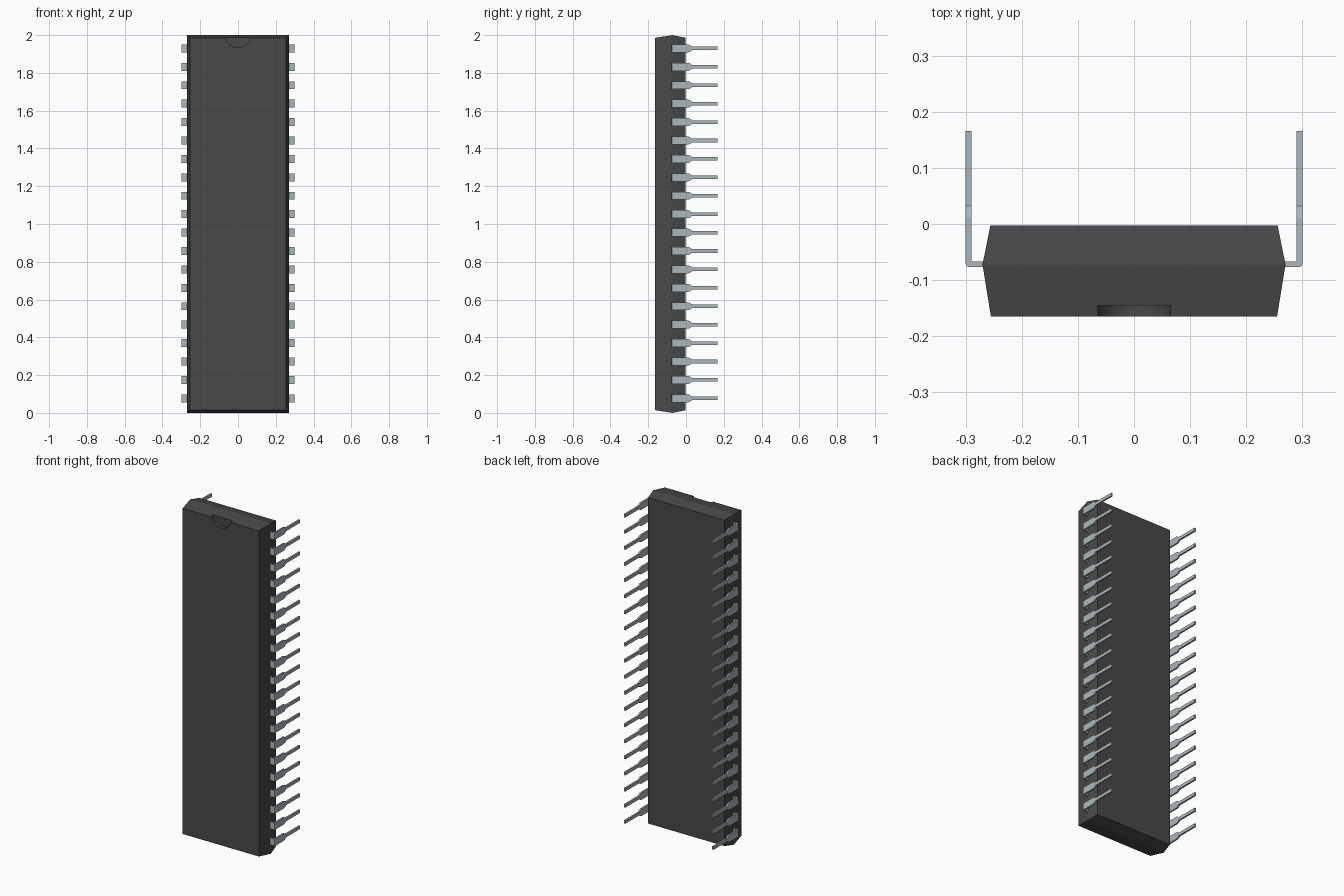
import bpy, bmesh, math

cube = bpy.data.objects.get("Cube")
if cube:
    bpy.data.objects.remove(cube, do_unlink=True)


def material(name, rgb, roughness):
    m = bpy.data.materials.new(name)
    m.use_nodes = True
    m.diffuse_color = (*rgb, 1)
    bsdf = m.node_tree.nodes["Principled BSDF"]
    bsdf.inputs["Base Color"].default_value = (*rgb, 1)
    bsdf.inputs["Roughness"].default_value = roughness
    return m


def loft(name, rings, mat):
    """Closed solid skinned through rings that have equal point counts."""
    bm = bmesh.new()
    loops = [[bm.verts.new(p) for p in ring] for ring in rings]
    n = len(loops[0])
    for a, b in zip(loops, loops[1:]):
        for i in range(n):
            j = (i + 1) % n
            bm.faces.new((a[i], a[j], b[j], b[i]))
    bm.faces.new(loops[0])
    bm.faces.new(loops[-1])
    bmesh.ops.recalc_face_normals(bm, faces=bm.faces)
    mesh = bpy.data.meshes.new(name)
    bm.to_mesh(mesh)
    bm.free()
    mesh.materials.append(mat)
    ob = bpy.data.objects.new(name, mesh)
    bpy.context.collection.objects.link(ob)
    return ob


black = material("dark grey plastic", (0.065, 0.065, 0.065), 0.6)
metal = material("pale grey metal", (0.42, 0.47, 0.50), 0.5)

# Body: slab that is widest at its parting line
rings = []
for y, inset in ((-0.165, 0.015), (-0.072, 0), (-0.003, 0.014)):
    w, lo, hi = 0.27 - inset, inset, 2 - inset
    rings.append([(-w, y, lo), (w, y, lo), (w, y, hi), (-w, y, hi)])
body = loft("package_body", rings, black)

# Half-round notch at the top of the front face
bpy.ops.mesh.primitive_cylinder_add(vertices=48, radius=0.066, depth=0.1,
                                    location=(0, -0.195, 2),
                                    rotation=(math.pi / 2, 0, 0))
cutter = bpy.context.object
cutter.name = "notch_cutter"
cutter.hide_render = True
cutter.data.materials.append(black)
cut = body.modifiers.new("notch", "BOOLEAN")
cut.operation = "DIFFERENCE"
cut.solver = "EXACT"
cut.object = cutter
bpy.ops.object.select_all(action="DESELECT")
body.select_set(True)
bpy.context.view_layer.objects.active = body
bpy.ops.object.modifier_apply(modifier="notch")
bpy.data.objects.remove(cutter, do_unlink=True)
bpy.ops.object.shade_smooth_by_angle(angle=math.radians(12))

# Pin: bent strip given as outer point, inner point and half height
strip = [
    ((0.258, -0.077), (0.258, -0.067), 0.021),
    ((0.294, -0.077), (0.288, -0.067), 0.021),
    ((0.298, -0.075), (0.289, -0.066), 0.021),
    ((0.300, -0.071), (0.290, -0.065), 0.021),
    ((0.300, 0.012), (0.290, 0.012), 0.021),
    ((0.300, 0.021), (0.290, 0.021), 0.018),
    ((0.300, 0.032), (0.290, 0.032), 0.0095),
    ((0.300, 0.166), (0.290, 0.166), 0.0095),
]
pins = loft("pins", [[(*o, -h), (*i, -h), (*i, h), (*o, h)]
                     for o, i, h in strip], metal)
pins.location.z = 0.077

# Twenty pins per side, mirrored to the other side
row = pins.modifiers.new("row", "ARRAY")
row.count = 20
row.use_relative_offset = False
row.use_constant_offset = True
row.constant_offset_displace = (0, 0, 0.0975)
pins.modifiers.new("both_sides", "MIRROR").use_axis[0] = True
